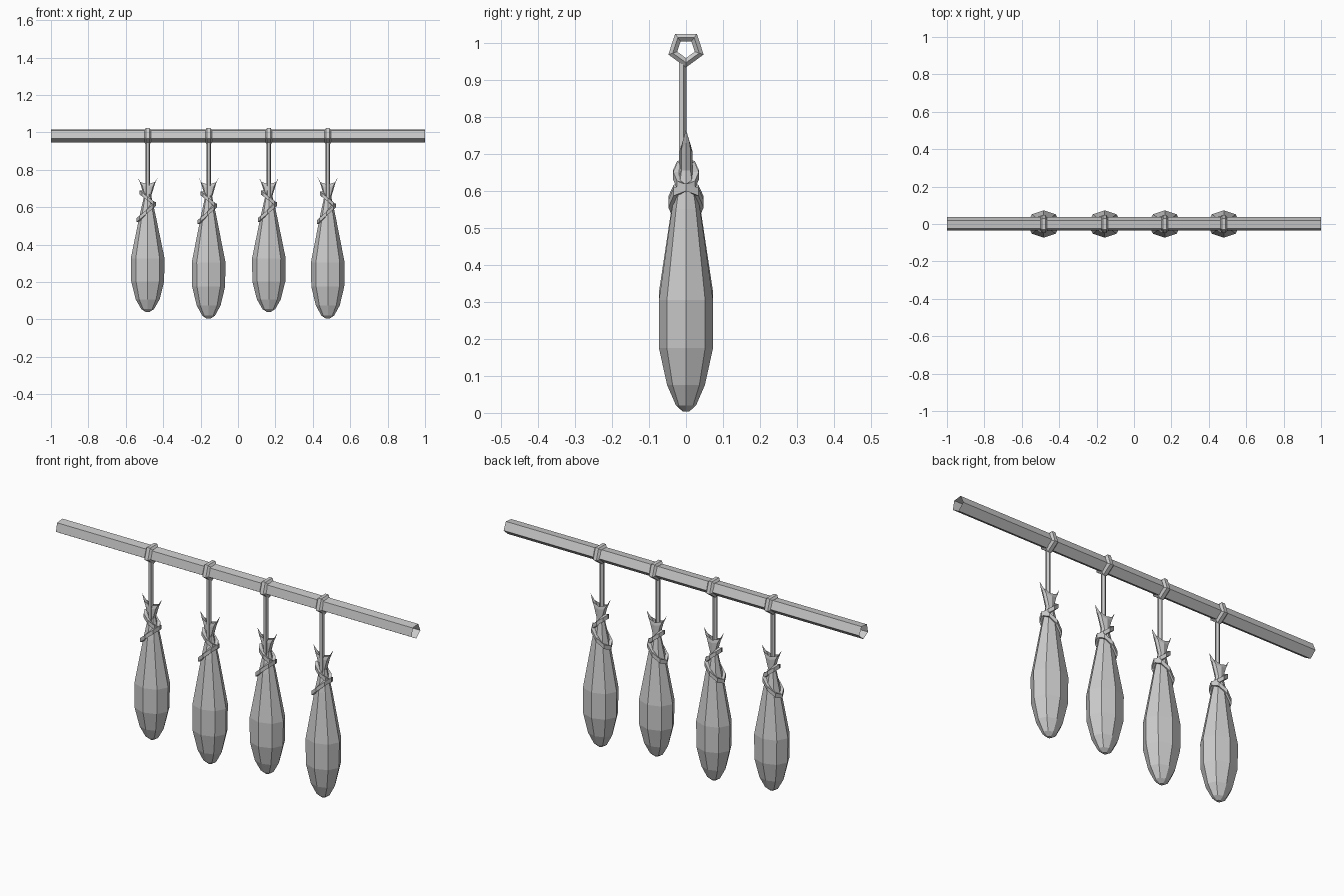
import bpy
import bmesh
from math import sin, cos, pi, radians

cube = bpy.data.objects.get("Cube")
if cube:
    bpy.data.objects.remove(cube, do_unlink=True)

grey = bpy.data.materials.new("plain grey")
grey.use_nodes = True
COLOR = (0.6, 0.6, 0.6, 1)
grey.diffuse_color = COLOR
grey.node_tree.nodes["Principled BSDF"].inputs["Base Color"].default_value = COLOR


def loft(name, rings, closed=False, cap_start=False, cap_end=False):
    """Skin a list of equal-sized point loops with flat quads."""
    bm = bmesh.new()
    loops = [[bm.verts.new(p) for p in ring] for ring in rings]
    n = len(loops[0])
    pairs = list(zip(loops, loops[1:]))
    if closed:
        pairs.append((loops[-1], loops[0]))
    for a, b in pairs:
        for i in range(n):
            j = (i + 1) % n
            bm.faces.new((a[i], a[j], b[j], b[i]))
    if cap_start:
        bm.faces.new(loops[0][::-1])
    if cap_end:
        bm.faces.new(loops[-1])
    bmesh.ops.recalc_face_normals(bm, faces=bm.faces[:])
    mesh = bpy.data.meshes.new(name)
    bm.to_mesh(mesh)
    bm.free()
    mesh.materials.append(grey)
    obj = bpy.data.objects.new(name, mesh)
    bpy.context.collection.objects.link(obj)
    return obj


def angles(n, start=0.0):
    return [radians(start) + 2 * pi * i / n for i in range(n)]


TOP = 0.765      # height of the cloth tips
BAR_Z = 0.983    # axis of the bar

# Hollow five-sided bar
loft("bar", [[(x, 0.037 * cos(a), BAR_Z + 0.037 * sin(a)) for a in angles(5, 60)]
             for x in (-1, 1)])


def hanger_ring(x0):
    rings = []
    for a in angles(5, -90):
        section = []
        for b in angles(6):
            r = 0.0375 + 0.0145 * sin(b)
            section.append((x0 + 0.018 * cos(b), r * cos(a), BAR_Z + r * sin(a)))
        rings.append(section)
    loft("hanger_ring", rings, closed=True)


def hanger_cord(x0):
    loft("hanger_cord",
         [[(x0 + 0.012 * cos(a), -0.01 + 0.011 * sin(a), z) for a in angles(5, 90)]
          for z in (0.62, 0.95)], cap_start=True, cap_end=True)


# Sack outline: height, half width, half depth, dip of the cloth at its middle
PROFILE = [
    (0.004, 0.010, 0.009, 0), (0.020, 0.034, 0.027, 0), (0.075, 0.064, 0.051, 0),
    (0.175, 0.088, 0.073, 0), (0.305, 0.090, 0.073, 0), (0.550, 0.042, 0.038, 0),
    (0.655, 0.019, 0.017, 0), (0.730, 0.041, 0.017, 0.025), (TOP, 0.056, 0.013, 0.045),
]


def sack(x0, stretch):
    rings = []
    for z, rx, ry, dip in PROFILE:
        rings.append([(x0 + rx * cos(a), ry * sin(a),
                       TOP + (z - dip * abs(sin(a)) - TOP) * stretch)
                      for a in angles(8)])
    loft("sack", rings, cap_start=True)


def tie(name, x0, stretch, rx, ry, z0, tilt, shift):
    """Tilted loop of square cord wrapped round the sack neck."""
    rings = []
    for a in angles(8):
        z = TOP + (z0 + tilt * cos(a) - TOP) * stretch
        section = []
        for b in angles(4, 45):
            dr, dz = 0.012 * cos(b), 0.015 * sin(b)
            section.append((x0 + shift + (rx + dr) * cos(a), (ry + dr) * sin(a), z + dz))
        rings.append(section)
    loft(name, rings, closed=True)


# Four hanging sacks, alternating short and long
for x0, stretch in ((-0.483, 0.953), (-0.157, 1), (0.165, 0.953), (0.48, 1)):
    hanger_ring(x0)
    hanger_cord(x0)
    sack(x0, stretch)
    tie("upper_tie", x0, stretch, 0.034, 0.026, 0.640, -0.034, 0)
    tie("lower_tie", x0, stretch, 0.043, 0.039, 0.565, 0.045, -0.007)
